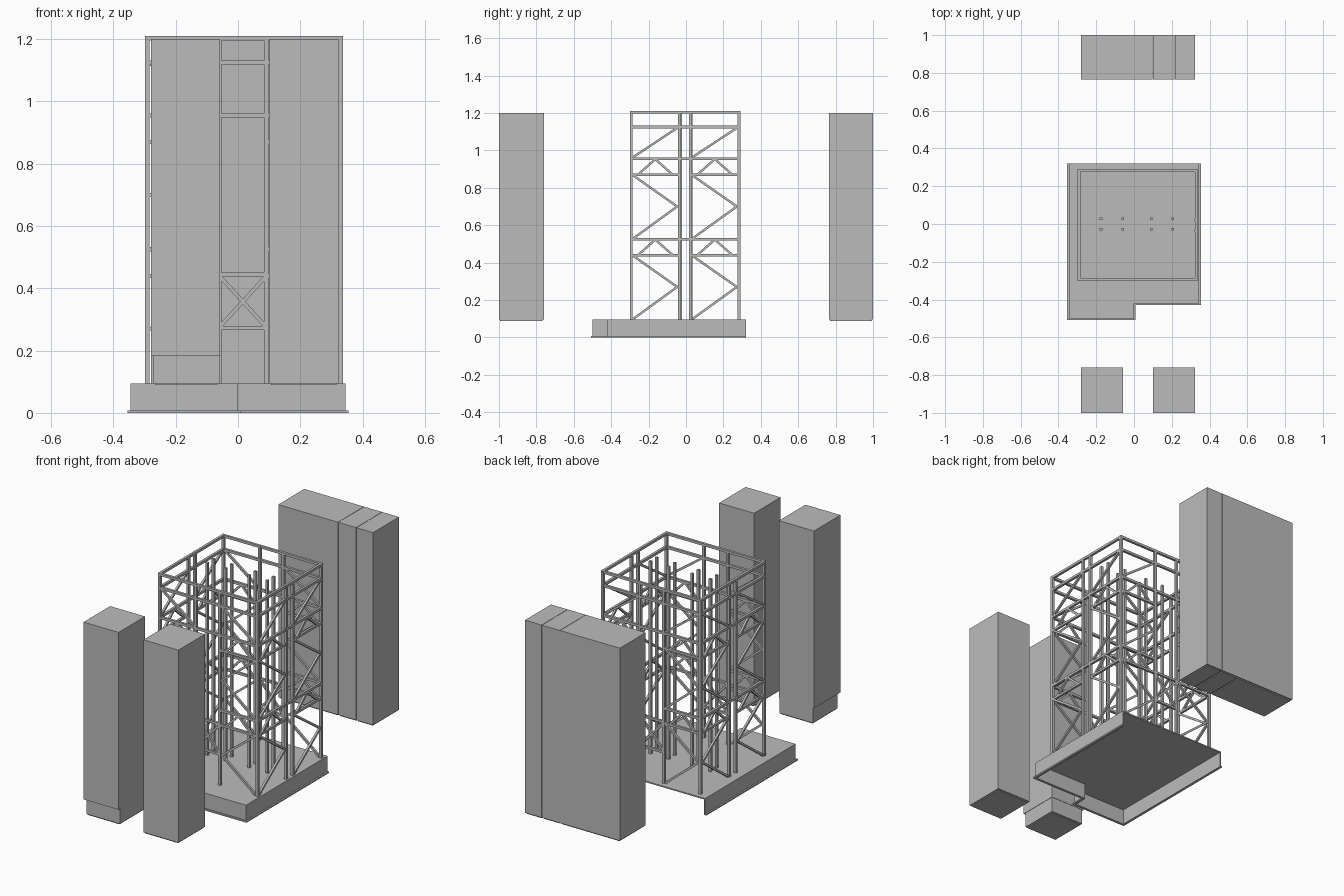
import bpy, bmesh
from mathutils import Vector, Matrix

if "Cube" in bpy.data.objects:
    bpy.data.objects.remove(bpy.data.objects["Cube"])

grey = bpy.data.materials.new("steel grey")
grey.diffuse_color = (0.5, 0.5, 0.5, 1)
grey.use_nodes = True
grey.node_tree.nodes["Principled BSDF"].inputs["Base Color"].default_value = grey.diffuse_color

Z0, Z1 = 0.095, 1.21
X = [-0.291, -0.06, 0.091, 0.329]      # column lines on front and back
Y = [-0.293, -0.035, 0.024, 0.284]     # column lines on the sides


def finish(bm, name):
    me = bpy.data.meshes.new(name)
    bm.to_mesh(me)
    bm.free()
    me.materials.append(grey)
    ob = bpy.data.objects.new(name, me)
    bpy.context.collection.objects.link(ob)
    return ob


def add_box(bm, x0, x1, y0, y1, z0, z1):
    m = Matrix.Translation(((x0 + x1) / 2, (y0 + y1) / 2, (z0 + z1) / 2))
    m = m @ Matrix.Diagonal((x1 - x0, y1 - y0, z1 - z0, 1))
    bmesh.ops.create_cube(bm, size=1, matrix=m)


def add_bar(bm, a, b, w):
    """Square bar between two points."""
    a, b = Vector(a), Vector(b)
    d = b - a
    rot = d.to_track_quat('Z', 'Y').to_matrix().to_4x4()
    m = Matrix.Translation((a + b) / 2) @ rot @ Matrix.Diagonal((w, w, d.length, 1))
    bmesh.ops.create_cube(bm, size=1, matrix=m)


def bay(bar, a, b):
    """Braced bay; the K points reach towards b."""
    for z in (0.87, 0.44):
        bar((a, z), (b, z), 0.013)
    e = 0.012 if b > a else -0.012
    a, b, m = a + e, b - e, (a + b) / 2
    bar((a, 0.965), (b, 1.12), 0.012)
    for z in (0.44, 0.87):
        low = 0.10 if z < 0.5 else 0.53
        bar((a, z - 0.005), (b, (z + low) / 2), 0.012)
        bar((b, (z + low) / 2), (a, low), 0.012)
        bar((a + 2 * e, z), (m, z + 0.083), 0.012)
        bar((m, z + 0.083), (b - 2 * e, z), 0.012)


# side trusses
for name, x in (("left_truss", X[0]), ("right_truss", X[3])):
    bm = bmesh.new()

    def bar(p, q, w):
        add_bar(bm, (x, p[0], p[1]), (x, q[0], q[1]), w)
    for y in Y:
        bar((y, Z0), (y, Z1), 0.015)
    for z in (1.203, 1.125, 0.955, 0.525):
        bar((Y[0], z), (Y[3], z), 0.014)
    bay(bar, Y[0], Y[1])
    bay(bar, Y[2], Y[3])
    finish(bm, name)

# front and back trusses
for name, y in (("front_truss", Y[0]), ("back_truss", Y[3])):
    bm = bmesh.new()

    def bar(p, q, w):
        add_bar(bm, (p[0], y, p[1]), (q[0], y, q[1]), w)
    for x in X[1:3]:
        bar((x, Z0), (x, Z1), 0.015)
    for z in (1.203, 1.125, 0.955):
        bar((X[0], z), (X[3], z), 0.014)
    for a, b in ((X[1], X[0]), (X[3], X[2])):
        bar((a, 0.525), (b, 0.525), 0.014)
        bay(bar, a, b)
    # cross brace in the middle bay
    for z in (0.445, 0.272):
        bar((X[1], z), (X[2], z), 0.013)
    bar((X[1], 0.275), (X[2], 0.44), 0.012)
    bar((X[1], 0.44), (X[2], 0.275), 0.012)
    finish(bm, name)

# inner columns
bm = bmesh.new()
for x in (-0.175, -0.06, 0.091, 0.206):
    for y in (-0.028, 0.028):
        add_bar(bm, (x, y, Z0), (x, y, Z1 - 0.01), 0.014)
finish(bm, "inner_columns")

# foundation deck with stepped front edge
bm = bmesh.new()
add_box(bm, -0.345, 0.0, -0.5, 0.32, 0.088, Z0)
add_box(bm, 0.0, 0.345, -0.42, 0.32, 0.088, Z0)
finish(bm, "foundation_deck")

# thin skirt walls and bottom flange, open at the back
path = [(-0.345, 0.32), (-0.345, -0.5), (0, -0.5), (0, -0.42), (0.345, -0.42), (0.345, 0.32)]
for name, z0, z1, grow, t in (("foundation_skirt", 0, 0.094, 0, 0.006),
                              ("skirt_flange", 0, 0.008, 0.009, 0.012)):
    bm = bmesh.new()
    for i, (p, q) in enumerate(zip(path, path[1:])):
        d = (Vector(q) - Vector(p)).normalized()
        n = Vector((d.y, -d.x))                       # outward side
        o, k = n * grow, n * (grow - t)
        back = d * (grow if i in (1, 2) else 0)
        a, b = Vector(p) - d * (grow if i in (1, 2) else 0), Vector(q) + d * (grow if i in (0, 1) else 0)
        if i == 3:
            a, b = a + d * 0.0, b + d * grow
        pts = [a + o, b + o, b + k, a + k]
        xs, ys = [v.x for v in pts], [v.y for v in pts]
        add_box(bm, min(xs), max(xs), min(ys), max(ys), z0, z1)
    finish(bm, name)

# detached cladding blocks
blocks = [("front_right_block", 0.10, 0.322, -1.0, -0.76, Z0),
          ("front_left_block", -0.28, -0.058, -1.0, -0.76, 0.183),
          ("front_left_block_base", -0.272, -0.06, -0.985, -0.762, Z0),
          ("back_left_block", -0.28, 0.099, 0.765, 1.0, Z0),
          ("back_middle_block", 0.101, 0.214, 0.765, 1.0, Z0),
          ("back_right_block", 0.216, 0.322, 0.765, 1.0, Z0)]
for name, x0, x1, y0, y1, z0 in blocks:
    bm = bmesh.new()
    add_box(bm, x0, x1, y0, y1, z0, 1.2)if z0 != Z0 or "base" not in name else add_box(bm, x0, x1, y0, y1, z0, 0.19)
    # recessed bottom lip
    if z0 == Z0:
        add_box(bm, x0 + 0.006, x1 - 0.006, y0 + 0.006, y1 - 0.006, 0.089, Z0 + 0.002)
    finish(bm, name)
